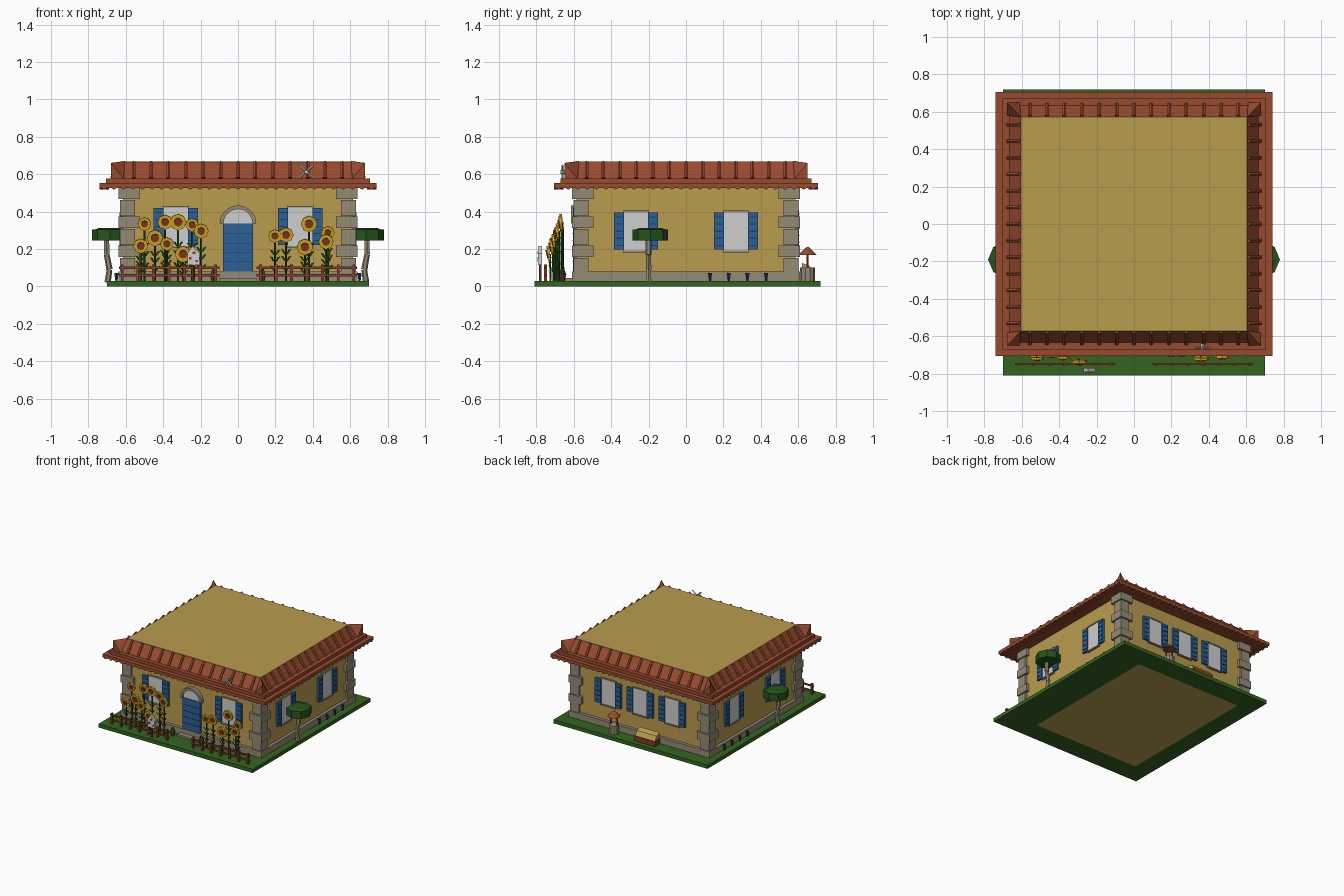
import bpy, bmesh, math
from mathutils import Matrix, Vector

cube = bpy.data.objects.get("Cube")
if cube:
    bpy.data.objects.remove(cube)


def material(name, r, g, b):
    rgb = [(c / 255) ** 2.2 for c in (r, g, b)] + [1]
    m = bpy.data.materials.new(name)
    m.use_nodes = True
    m.diffuse_color = rgb
    m.node_tree.nodes["Principled BSDF"].inputs["Base Color"].default_value = rgb
    return m


WALL = material("ochre plaster", 184, 155, 78)
ROOF = material("terracotta", 150, 76, 50)
STONE = material("stone", 146, 138, 117)
WHITE = material("pale glass", 205, 205, 205)
BLUE = material("blue paint", 48, 96, 150)
GRASS = material("grass green", 54, 100, 38)
LEAF = material("leaf green", 42, 84, 32)
PETAL = material("petal yellow", 216, 168, 36)
WOOD = material("red brown wood", 130, 62, 46)
NAVY = material("dark blue", 36, 62, 92)


class Part:
    """Collects simple solids into one object."""

    def __init__(self, name, *mats):
        self.name, self.mats, self.bm = name, mats, bmesh.new()
        self.frame = Matrix()

    def paint(self, verts, mat):
        for f in {f for v in verts for f in v.link_faces}:
            f.material_index = self.mats.index(mat or self.mats[0])

    def box(self, lo, hi, mat=None):
        lo, hi = Vector(lo), Vector(hi)
        m = self.frame @ Matrix.Translation((lo + hi) / 2) @ Matrix.Diagonal((*(hi - lo), 1))
        self.paint(bmesh.ops.create_cube(self.bm, size=1, matrix=m)["verts"], mat)

    def rod(self, a, b, r, r2=None, n=6, mat=None):
        a, b = Vector(a), Vector(b)
        turn = (b - a).to_track_quat("Z", "Y").to_matrix().to_4x4()
        m = self.frame @ Matrix.Translation((a + b) / 2) @ turn
        v = bmesh.ops.create_cone(self.bm, cap_ends=True, segments=n, radius1=r,
                                  radius2=r if r2 is None else r2,
                                  depth=(b - a).length, matrix=m)["verts"]
        self.paint(v, mat)

    def hull(self, points, mat=None):
        v = [self.bm.verts.new(self.frame @ Vector(p)) for p in points]
        bmesh.ops.convex_hull(self.bm, input=v)
        self.paint(v, mat)

    def done(self):
        bmesh.ops.recalc_face_normals(self.bm, faces=self.bm.faces)
        mesh = bpy.data.meshes.new(self.name)
        self.bm.to_mesh(mesh)
        self.bm.free()
        for m in self.mats:
            mesh.materials.append(m)
        ob = bpy.data.objects.new(self.name, mesh)
        bpy.context.collection.objects.link(ob)


CORNERS = [(sx, sy) for sx in (-1, 1) for sy in (-1, 1)]
HX, HY = .615, .585

# Lawn, floor, walls and footing
p = Part("lawn", GRASS)
p.box((-.7, -.81, 0), (.7, .72, .03))
p.done()
p = Part("floor", WALL)
p.box((-.55, -.64, -.001), (.42, .56, .01))
p.done()
p = Part("walls", WALL)
p.box((-HX, -HY, .01), (HX, HY, .6))
p.done()
p = Part("footing", STONE)
p.box((-.64, -.61, .02), (.64, .61, .08))
p.done()

# Corner stones, alternating long and short
p = Part("corner_stones", STONE)
for sx, sy in CORNERS:
    z = .53
    for i in range(6):
        long = i % 2 == 0
        h, out, arm = (.065, .025, .115) if long else (.09, .017, .08)
        a = Vector((sx * (HX + out), sy * (HY + out), z - .002))
        b = Vector((sx * (HX + out - arm), sy * (HY + out - arm), z - h + .002))
        p.box(a, b)
        z -= h
p.done()

# Eaves in two steps, sloping skirt and flat top
p = Part("eaves", ROOF)
p.box((-.74, -.705, .527), (.74, .705, .552))
p.box((-.705, -.67, .55), (.705, .67, .578))
p.done()
p = Part("roof_skirt", ROOF)
p.hull([(sx * x, sy * y, z) for sx, sy in CORNERS
        for x, y, z in ((.67, .64, .57), (.605, .572, .664))])
p.done()
p = Part("roof_top", WALL)
p.box((-.605, -.572, .655), (.605, .572, .667))
p.done()
p = Part("hip_caps", ROOF)
for sx, sy in CORNERS:
    p.hull([(sx * x, sy * y, z) for x, y, z in (
        (.605, .572, .67), (.68, .65, .66), (.68, .65, .575), (.61, .65, .575), (.68, .58, .575))])
p.done()

# Tile ribs on the skirt and rounded tile ends along the eaves
p = Part("roof_tiles", ROOF)
for side in range(4):
    p.frame = Matrix.Rotation(side * math.pi / 2, 4, "Z")
    half, d = (.74, .705) if side % 2 == 0 else (.705, .74)
    for i in range(-6, 7):
        x = i * .093 * half / .74
        p.rod((x, -d + .065, .578), (x, -d + .128, .664), .011)
    count = int(half / .025)
    for i in range(count):
        x = (i + .5) * 2 * half / count - half
        p.rod((x, -d, .53), (x, -d + .05, .53), .013)
        p.rod((x * .95, -d + .035, .556), (x * .95, -d + .07, .556), .012)
p.done()


# Shuttered windows; each frame has x along the wall and -y outward
def window(name, angle, along, dist, z, w=.065, h=.105, shutter=.053):
    p = Part(name, WHITE, STONE, BLUE, NAVY)
    p.frame = (Matrix.Rotation(angle, 4, "Z") @ Matrix.Translation((along, -dist, z)))
    p.box((-w, -.008, -h), (w, .01, h))
    p.box((-w - .005, -.012, h - .004), (w + .005, .01, h + .006), STONE)
    p.box((-w - .005, -.016, -h - .008), (w + .005, .01, -h + .002), STONE)
    for s in (-1, 1):
        p.box((s * w, -.018, -h + .006), (s * (w + shutter), .01, h - .006), BLUE)
        for k in range(-2, 3):
            zz = k * h * .36
            p.box((s * (w + .008), -.021, zz - .003), (s * (w + shutter - .008), -.01, zz + .003), NAVY)
    p.done()


for i, x in enumerate((-.333, .333)):
    window(f"front_window_{i}", 0, x, HY, .32)
for i, x in enumerate((-.29, 0, .29)):
    window(f"back_window_{i}", math.pi, x, HY, .31)
for side, angle in (("left", math.pi / 2), ("right", -math.pi / 2)):
    for i, y in enumerate((-.267, .267)):
        window(f"{side}_window_{i}", angle, y, HX, .295)

# Arched door with fanlight and stone surround
p = Part("door", BLUE, WHITE, STONE, NAVY)
p.box((-.08, -.605, .08), (.08, -.57, .335))
for k in range(1, 5):
    p.box((-.08, -.607, .08 + k * .05), (.08, -.6, .083 + k * .05), NAVY)
arc = [math.pi * k / 10 for k in range(11)]
p.hull([(.08 * math.cos(t), y, .335 + .08 * math.sin(t)) for t in arc for y in (-.6, -.57)], WHITE)
for t, u in zip(arc, arc[1:]):
    p.hull([(r * math.cos(v), y, .335 + r * math.sin(v))
            for v in (t, u) for r in (.078, .098) for y in (-.615, -.57)], STONE)
p.box((-.1, -.65, .02), (.1, -.6, .045), STONE)
p.done()

# Trees against both side walls
for side, s in (("left", 1), ("right", -1)):
    p = Part(f"{side}_tree", LEAF, STONE)
    path = [(s * x, -.2, z) for x, z in ((.685, .02), (.675, .09), (.69, .17), (.69, .26))]
    if s < 0:
        path = [(x - .012, y, z) for x, y, z in path]
    for a, b in zip(path, path[1:]):
        p.rod(a, b, .017, .015, 6, STONE)
    p.rod((s * .685, -.19, .245), (s * .685, -.19, .305), .095, n=8)
    p.rod((s * .685, -.19, .304), (s * .685, -.19, .312), .08, .06, 8)
    p.done()

# Sunflowers in two beds, lower heads further forward
HEADS = [(-.5, .335), (-.39, .345), (-.32, .345), (-.245, .33), (-.197, .297), (-.444, .26),
         (-.38, .228), (-.52, .217), (-.294, .174), (.198, .27), (.257, .276), (.38, .335),
         (.48, .287), (.47, .24), (.358, .212)]
p = Part("sunflowers", PETAL, WOOD, LEAF)
for i, (x, z) in enumerate(HEADS):
    y, r = -.66 - (.36 - z) * .4, .036 + .004 * (i % 3)
    p.rod((x, y + .01, .03), (x, y + .006, z), .006, n=5, mat=LEAF)
    p.rod((x, y + .008, z), (x, y - .006, z - .002), r, n=8)
    p.rod((x, y, z), (x, y - .012, z - .003), r * .52, n=8, mat=WOOD)
    for k in (.25, .45, .6):
        for s in (-1, 1):
            zz = .03 + (z - .03) * k
            p.hull([(x, y + .01, zz - .012), (x + s * .028, y, zz + .022),
                    (x + s * .012, y, zz + .018), (x + s * .014, y + .006, zz)], LEAF)
p.done()

# Two rail fences
p = Part("fences", WOOD)
for s in (-1, 1):
    for z in (.06, .1):
        p.box((s * .1, -.754, z - .006), (s * .635, -.744, z + .006))
    for k in range(7):
        x = s * (.12 + k * .083)
        p.box((x - .007, -.76, .03), (x + .007, -.744, .118))
p.done()

# Small post box with red spots
p = Part("post_box", WHITE, WOOD)
p.rod((-.235, -.78, .03), (-.235, -.78, .13), .007, mat=WOOD)
p.box((-.27, -.79, .115), (-.205, -.77, .175))
p.hull([(x, y, z) for y in (-.79, -.77) for x, z in ((-.27, .175), (-.205, .175), (-.245, .215))])
for x, z in ((-.255, .15), (-.22, .135), (-.235, .18)):
    p.box((x - .007, -.794, z - .006), (x + .007, -.789, z + .006), WOOD)
p.done()

# Flower pots beside the door
p = Part("flower_pots", WOOD, LEAF)
for x in (-.13, .13):
    p.rod((x, -.66, .03), (x, -.66, .065), .013, .02, 8)
    p.rod((x, -.66, .065), (x, -.66, .095), .02, .008, 6, LEAF)
p.done()

# Four-bladed vane on the front eave
p = Part("vane", WHITE)
for s in (-1, 1):
    p.rod((.365 - s * .04, -.66, .577), (.365 + s * .04, -.66, .648), .006, n=4)
p.rod((.365, -.67, .612), (.365, -.64, .612), .01)
p.done()

# Well behind the house
p = Part("well", STONE, WOOD, ROOF)
p.rod((.2, .65, .03), (.2, .65, .1), .04, n=10)
for s in (-1, 1):
    p.rod((.2 + s * .03, .65, .09), (.2 + s * .03, .65, .175), .006, mat=WOOD)
p.rod((.2, .65, .168), (.2, .65, .21), .05, .006, 8, ROOF)
p.done()

# Hay trough beside the well
p = Part("hay_trough", WOOD, WALL)
p.box((-.2, .625, .035), (-.01, .69, .075))
p.hull([(x, y, z) for x in (-.195, -.015) for y, z in ((.62, .07), (.685, .07), (.62, .125), (.66, .11))], WALL)
p.done()

# Low stakes along the left and right footings
p = Part("stakes", NAVY)
for s in (-1, 1):
    for k in range(4):
        y = .13 + k * .1
        p.rod((s * .65, y, .03), (s * .65, y, .072), .006, .012, 5)
p.done()
